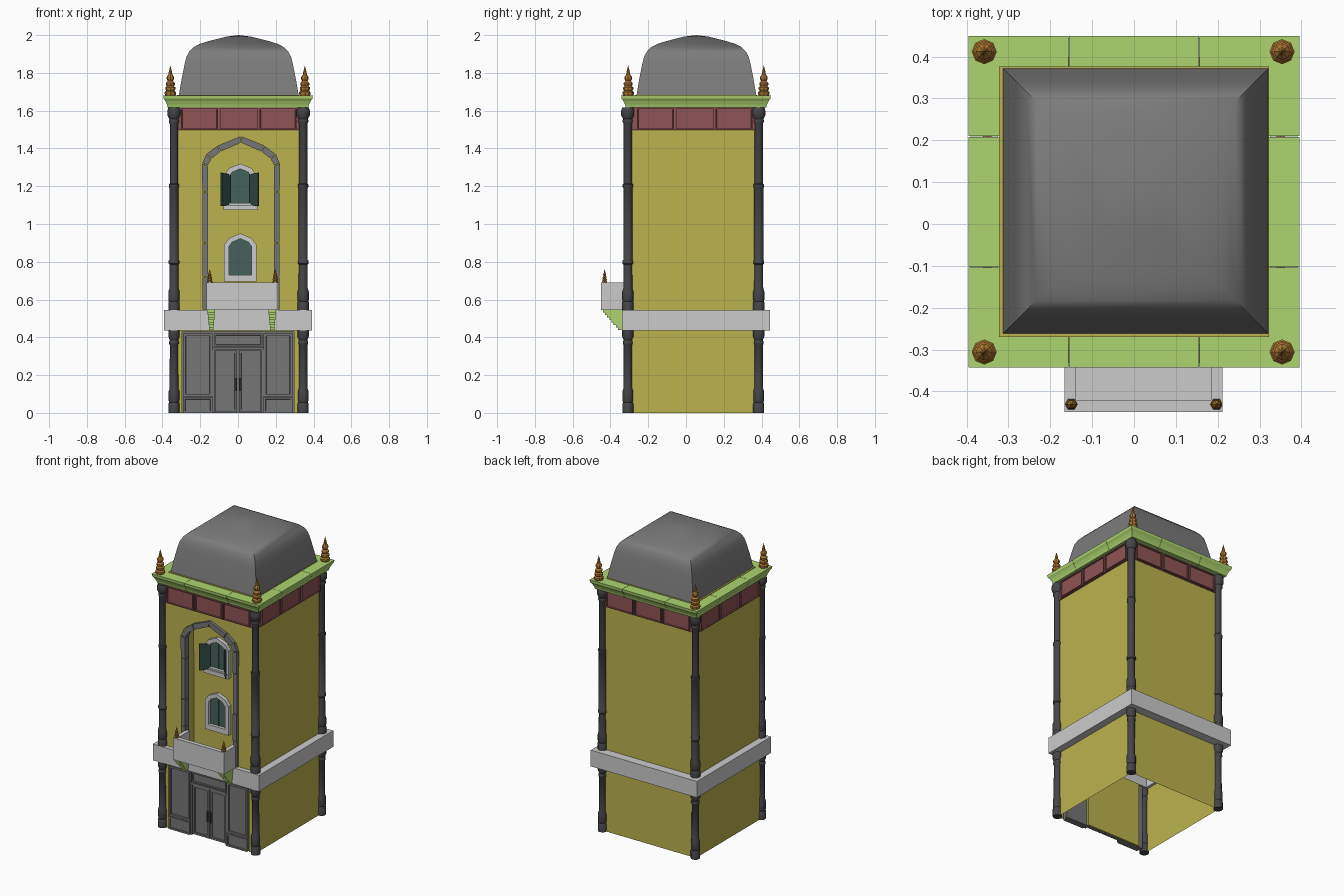
import bpy, bmesh, math
from mathutils import Vector

if "Cube" in bpy.data.objects:
    bpy.data.objects.remove(bpy.data.objects["Cube"])

CY = 0.053                     # centre of roof, cornice and belt in y
HX, FY, BY = 0.343, -0.308, 0.385   # wall half width, front and back planes
WY = (FY + BY) / 2             # centre of the walls in y
NY = -0.217                    # back plane of the arched niche


def mat(name, r, g, b):
    m = bpy.data.materials.new(name)
    m.diffuse_color = (r, g, b, 1)
    m.use_nodes = True
    m.node_tree.nodes["Principled BSDF"].inputs["Base Color"].default_value = m.diffuse_color
    return m


YELLOW = mat("yellow_plaster", 0.50, 0.45, 0.075)
GREEN = mat("green_trim", 0.42, 0.66, 0.16)
RED = mat("red_tile", 0.28, 0.09, 0.09)
GOLD = mat("bronze", 0.42, 0.19, 0.03)
DARK = mat("dark_stone", 0.06, 0.06, 0.065)
MID = mat("mid_stone", 0.18, 0.18, 0.18)
ROOF = mat("roof_grey", 0.20, 0.20, 0.20)
LIGHT = mat("light_stone", 0.55, 0.55, 0.55)
GLASS = mat("window_glass", 0.06, 0.12, 0.105)
SHUT = mat("shutter_green", 0.035, 0.07, 0.06)


def finish(name, bm, m, smooth=0):
    bmesh.ops.remove_doubles(bm, verts=bm.verts, dist=1e-5)
    bmesh.ops.recalc_face_normals(bm, faces=bm.faces)
    me = bpy.data.meshes.new(name)
    bm.to_mesh(me)
    bm.free()
    ob = bpy.data.objects.new(name, me)
    bpy.context.collection.objects.link(ob)
    me.materials.append(m)
    if smooth:
        bpy.ops.object.select_all(action='DESELECT')
        ob.select_set(True)
        bpy.context.view_layer.objects.active = ob
        bpy.ops.object.shade_smooth_by_angle(angle=math.radians(smooth))
    return ob


def loft(bm, sections, closed=False, cap=False, profile_closed=False):
    rows = [[bm.verts.new(p) for p in s] for s in sections]
    n, k = len(rows), len(rows[0])
    for i in range(n if closed else n - 1):
        a, b = rows[i], rows[(i + 1) % n]
        for j in range(k if profile_closed else k - 1):
            q = (j + 1) % k
            bm.faces.new((a[j], a[q], b[q], b[j]))
    if cap:
        bm.faces.new(rows[0])
        bm.faces.new(rows[-1])


def lathe(name, prof, n, x, y, z, m, smooth=0, ring=False):
    """Revolve (radius, z); n = 4 gives a square plan with half width = radius."""
    bm = bmesh.new()
    f, off = (math.sqrt(2), math.pi / 4) if n == 4 else (1, 0)
    secs = []
    for i in range(n):
        a = off + 2 * math.pi * i / n
        secs.append([(x + r * f * math.cos(a), y + r * f * math.sin(a), z + h) for r, h in prof])
    loft(bm, secs, closed=True, profile_closed=ring)
    bmesh.ops.dissolve_degenerate(bm, dist=1e-6, edges=bm.edges)
    return finish(name, bm, m, smooth)


def prism(bm, pts, y0, y1):
    """Extrude an (x, z) outline from y0 to y1."""
    loft(bm, [[(px, y, pz) for px, pz in pts] for y in (y0, y1)], cap=True, profile_closed=True)


def box(name, x0, x1, y0, y1, z0, z1, m):
    bm = bmesh.new()
    prism(bm, [(x0, z0), (x1, z0), (x1, z1), (x0, z1)], y0, y1)
    return finish(name, bm, m)


def panel(name, x0, x1, z0, z1, y0, y1, m, border=0.012, depth=0.008, side=0):
    """Box with a sunk field in its front; side turns it round the tower."""
    bm = bmesh.new()
    prism(bm, [(x0, z0), (x1, z0), (x1, z1), (x0, z1)], y0, y1)
    bmesh.ops.recalc_face_normals(bm, faces=bm.faces)
    front = min(bm.faces, key=lambda f: f.calc_center_median().y)
    bmesh.ops.inset_region(bm, faces=[front], thickness=border)
    bmesh.ops.inset_region(bm, faces=[front], thickness=0.002, depth=-depth)
    c, s = round(math.cos(side * math.pi / 2)), round(math.sin(side * math.pi / 2))
    for v in bm.verts:
        px, py = v.co.x, v.co.y - WY
        v.co.x, v.co.y = c * px - s * py, s * px + c * py + WY
    return finish(name, bm, m)


# outline of the pointed arch (half, about x = AX): outer, inner, and niche edge between
AX = 0.016
outer = [(.205, .545), (.205, .72), (.205, .9), (.205, 1.17), (.207, 1.32), (.185, 1.37), (.125, 1.415), (0, 1.466)]
inner = [(.175, .545), (.175, .72), (.175, .9), (.175, 1.17), (.175, 1.31), (.155, 1.345), (.108, 1.383), (0, 1.43)]
edge = [((a + c) / 2, (b + d) / 2) for (a, b), (c, d) in zip(outer, inner)]

# walls: open-bottomed shell, doorway and arched niche in the front
bm = bmesh.new()
T, D, DZ = 1.678, 0.297, 0.43
loft(bm, [[(x, y, z) for z in (0, T)] for x, y in ((HX, FY), (HX, BY), (-HX, BY), (-HX, FY))])
for x0, x1, z0, z1 in ((-HX, -D, 0, DZ), (D, HX, 0, DZ), (-HX, HX, DZ, .545), (-HX, HX, edge[-1][1], T)):
    loft(bm, [[(x, FY, z0), (x, FY, z1)] for x in (x0, x1)])
for s in (-1, 1):
    loft(bm, [[(AX + s * a, FY, b) for a, b in edge], [(s * HX, FY, b) for a, b in edge]])
finish("walls", bm, YELLOW)
bm = bmesh.new()
hoop = [(AX + a, b) for a, b in edge] + [(AX - a, b) for a, b in edge[-2::-1]]
loft(bm, [[(a, y, b) for a, b in hoop] for y in (FY, NY)], profile_closed=True)
bm.faces.new([bm.verts.new((a, NY, b)) for a, b in hoop])
finish("arched_niche", bm, YELLOW)

# stone belt between storeys, wall collar and domed roof
lathe("belt_course", [(0.325, 0.437), (0.391, 0.437), (0.391, 0.545), (0.325, 0.545)],
      4, 0, CY, 0, LIGHT, ring=True)
lathe("roof_collar", [(0.30, 1.64), (0.323, 1.64), (0.323, 1.684), (0.30, 1.684)], 4, 0, CY, 0, YELLOW, ring=True)
lathe("dome_roof", [(0.319, 1.67), (0.302, 1.77), (0.286, 1.85), (0.277, 1.885), (0.262, 1.913),
                    (0.238, 1.937), (0.205, 1.954), (0.16, 1.968), (0.065, 1.992), (0, 2.0)],
      4, 0.004, CY + .002, 0, ROOF, 40)

# corner columns, finials and cornice corners
low = [(0, 0), (.029, 0), (.029, .05), (.025, .056), (.028, .065), (.028, .115), (.023, .13), (.022, .36),
       (.026, .365), (.026, .375), (.022, .385), (.03, .405), (.03, .437), (0, .437)]
high = [(0, .545), (.03, .545), (.03, .585), (.027, .59), (.03, .6), (.03, .64), (.024, .66), (.023, .785),
        (.028, .79), (.028, .805), (.024, .81), (.024, 1.19), (.027, 1.195), (.027, 1.21), (.022, 1.215),
        (.022, 1.53), (.027, 1.54), (.027, 1.55), (.024, 1.555), (.035, 1.575), (.035, 1.6), (.03, 1.617), (0, 1.617)]
spire = [(0, 0), (.026, 0), (.03, .01), (.03, .02), (.022, .027), (.027, .035), (.027, .045), (.019, .052),
         (.024, .06), (.024, .068), (.014, .078), (.02, .09), (.02, .1), (.011, .112), (.008, .13), (0, .162)]
corn = [(.318, 1.617), (.372, 1.617), (.376, 1.632), (.384, 1.65), (.394, 1.664), (.396, 1.68), (.318, 1.68)]
for sx in (-1, 1):
    for sy in (-1, 1):
        tag = ("back" if sy > 0 else "front") + ("_right" if sx > 0 else "_left")
        cy = BY if sy > 0 else FY
        lathe("lower_column_" + tag, low, 12, .003 + sx * .342, cy, 0, DARK, 40)
        lathe("upper_column_" + tag, high, 12, .003 + sx * .342, cy, 0, DARK, 40)
        lathe("finial_" + tag, spire, 8, sx * .356 - .002, CY + sy * .359, 1.678, GOLD)
        bm = bmesh.new()
        loft(bm, [[(sx * .157, CY + sy * r, z) for r, z in corn],
                  [(sx * r, CY + sy * r, z) for r, z in corn],
                  [(sx * r, CY + sy * .157, z) for r, z in corn]], cap=True, profile_closed=True)
        finish("cornice_corner_" + tag, bm, GREEN)

# cornice middles and frieze panels on all four sides
for k in range(4):
    c, s = round(math.cos(k * math.pi / 2)), round(math.sin(k * math.pi / 2))
    bm = bmesh.new()
    loft(bm, [[(c * a + s * r, CY + s * a - c * r, z) for r, z in corn] for a in (-.1555, .1555)],
         cap=True, profile_closed=True)
    finish(f"cornice_middle_{k}", bm, GREEN)
    panel(f"frieze_back_{k}", -.34, .34, 1.497, 1.618, FY - .004, FY + .006, RED, 0.001, 0.001, k)
    for i in (-1, 0, 1):
        cx = i * .208 + (.004, .008, -.004, -.008)[k]
        panel(f"frieze_panel_{k}_{i}", cx - .098, cx + .098, 1.502, 1.612,
              FY - .014, FY, RED, .008, .007, k)

# pointed stone arch, stone by stone
bm = bmesh.new()
for s in (-1, 1):
    for i in range(len(outer) - 1):
        q = [Vector(p) for p in (outer[i], outer[i + 1], inner[i + 1], inner[i])]
        mid = sum(q, Vector((0, 0))) / 4
        q = [p + (mid - p).normalized() * .002 for p in q]
        prism(bm, [(AX + s * p.x, p.y) for p in q], FY - .02 - .004 * (i % 2), FY + .02)
finish("arch_stones", bm, MID)

# two windows with pointed heads, set in the niche
for tag, z0, z1 in (("lower", .695, .95), ("upper", 1.075, 1.32)):
    wx = .012
    o = [(-.087, z0), (.087, z0), (.087, z1 - .062), (.06, z1 - .025), (0, z1),
         (-.06, z1 - .025), (-.087, z1 - .062)]
    n = [(-.06, z0 + .035), (.06, z0 + .035), (.06, z1 - .07), (.043, z1 - .046), (0, z1 - .028),
         (-.043, z1 - .046), (-.06, z1 - .07)]
    o, n = [[(wx + a, b) for a, b in l] for l in (o, n)]
    bm = bmesh.new()
    for i in range(7):
        j = (i + 1) % 7
        prism(bm, [o[i], o[j], n[j], n[i]], NY - .025, NY + .005)
    finish(tag + "_window_frame", bm, LIGHT)
    bm = bmesh.new()
    prism(bm, n, NY - .004, NY + .008)
    finish(tag + "_window_glass", bm, GLASS)
    box(tag + "_window_mullion", wx - .003, wx + .003, NY - .008, NY, z0 + .035, z1 - .03, GLASS)
box("upper_window_sill", -.078, .102, NY - .035, NY, 1.073, 1.1, LIGHT)

# open shutters
for s, tag in ((-1, "left"), (1, "right")):
    a, b = Vector((s * .05, NY - .015)), Vector((s * .096, NY - .07))
    t = Vector((s * .006, .006))
    ends = ((a, 1.1), (b, 1.095), (b, 1.272), (a, 1.262))
    bm = bmesh.new()
    loft(bm, [[(.01 + p.x + d.x, p.y + d.y, z) for p, z in ends] for d in (t * 0, t)],
         cap=True, profile_closed=True)
    finish("shutter_" + tag, bm, SHUT)

# balcony tray with finials and stepped brackets
X0, X1, Y0 = -.166, .211, -.449
box("balcony_floor", X0, X1, Y0, FY, .545, .575, LIGHT)
box("balcony_front", X0, X1, Y0, Y0 + .028, .575, .69, LIGHT)
box("balcony_left", X0, X0 + .027, Y0 + .028, FY, .575, .69, LIGHT)
box("balcony_right", X1 - .027, X1, Y0 + .028, FY, .575, .69, LIGHT)
for bx, fx, tag in ((-.142, -.15, "left"), (.181, .197, "right")):
    lathe("balcony_finial_" + tag, [(r * .5, h * .45) for r, h in spire], 6, fx, -.431, .689, GOLD)
    bm = bmesh.new()
    for i in range(8):
        w = .02 - .0012 * i
        zt = .545 - .0132 * i
        prism(bm, [(bx - w, zt - .0132), (bx + w, zt - .0132), (bx + w, zt), (bx - w, zt)],
              -.44 + .0115 * i, -.335)
    finish("balcony_bracket_" + tag, bm, GREEN)

# ground floor front: backing, side panels, transom, double door
PY = -.284
box("door_surround", -.298, .298, PY - .008, PY + .01, 0, .432, MID)
box("door_backing", -.26, .14, PY + .011, PY + .022, 0, .432, YELLOW)
for tag, x0, x1 in (("left", -.29, -.136), ("right", .136, .288)):
    panel("side_panel_" + tag, x0, x1, .087, .42, PY - .03, PY, MID, .018, .01)
    panel("side_plinth_" + tag, x0, x1, 0, .083, PY - .034, PY, MID, .014, .006)
panel("transom", -.126, .13, .352, .42, PY - .026, PY, MID, .012, .008)
box("door_lintel", -.134, .134, PY - .022, PY, .333, .347, MID)
for tag, s in (("left", -1), ("right", 1)):
    x0, x1 = sorted((s * .004, s * .122))
    panel("door_" + tag, x0, x1, .004, .33, PY - .016, PY, MID, .018, .007)
    j0, j1 = sorted((s * .124, s * .134))
    box("door_jamb_" + tag, j0, j1, PY - .024, PY, 0, .333, MID)
    h0, h1 = sorted((s * .009, s * .016))
    box("door_handle_" + tag, h0, h1, PY - .026, PY - .012, .115, .185, DARK)
